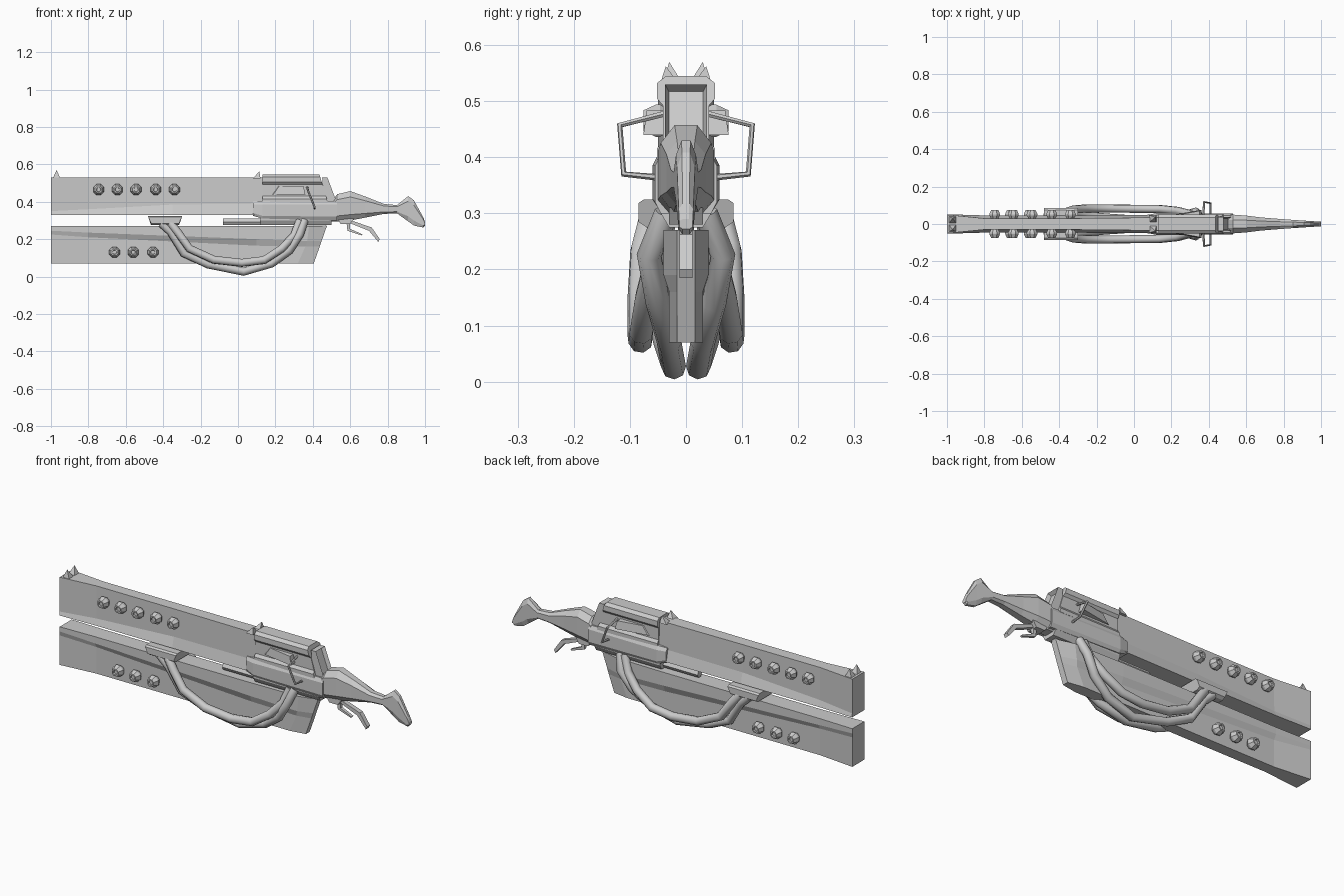
import bpy, bmesh, math
from mathutils import Vector, Matrix

if "Cube" in bpy.data.objects:
    bpy.data.objects.remove(bpy.data.objects["Cube"])


def finish(name, bm):
    bmesh.ops.recalc_face_normals(bm, faces=bm.faces)
    me = bpy.data.meshes.new(name)
    bm.to_mesh(me)
    bm.free()
    ob = bpy.data.objects.new(name, me)
    bpy.context.collection.objects.link(ob)
    return ob


def loft(name, sections):
    """Sections are (x or list of x, half outline of (y, z) from top to bottom), mirrored in y."""
    bm = bmesh.new()
    rings = []
    for x, half in sections:
        xs = x if isinstance(x, list) else [x] * len(half)
        right = [(a, y, z) for a, (y, z) in zip(xs, half)]
        left = [(a, -y, z) for a, y, z in reversed(right)]
        rings.append([bm.verts.new(p) for p in right + left])
    n = len(rings[0])
    for a, b in zip(rings, rings[1:]):
        for i in range(n):
            j = (i + 1) % n
            bm.faces.new((a[i], a[j], b[j], b[i]))
    bm.faces.new(rings[0])
    bm.faces.new(rings[-1])
    return finish(name, bm)


def prism(name, profile, y0, y1, inset=None):
    """Extrude an (x, z) outline from y0 to y1; optionally sink a panel into the +x face."""
    bm = bmesh.new()
    a = [bm.verts.new((x, y0, z)) for x, z in profile]
    b = [bm.verts.new((x, y1, z)) for x, z in profile]
    n = len(a)
    bm.faces.new(a)
    bm.faces.new(b)
    for i in range(n):
        j = (i + 1) % n
        bm.faces.new((a[i], a[j], b[j], b[i]))
    if inset:
        bmesh.ops.recalc_face_normals(bm, faces=bm.faces)
        f = max(bm.faces, key=lambda f: f.normal.x * f.calc_area())
        bmesh.ops.inset_individual(bm, faces=[f], thickness=inset)
        bmesh.ops.translate(bm, verts=f.verts, vec=f.normal * -0.02)
    return finish(name, bm)


def tube(name, pts, radius, smooth=True):
    cu = bpy.data.curves.new(name, 'CURVE')
    cu.dimensions = '3D'
    cu.bevel_depth = radius
    cu.bevel_resolution = 2 if smooth else 1
    cu.use_fill_caps = True
    sp = cu.splines.new('POLY')
    sp.points.add(len(pts) - 1)
    for p, co in zip(sp.points, pts):
        p.co = (*co, 1)
    sp.use_smooth = smooth
    ob = bpy.data.objects.new(name, cu)
    bpy.context.collection.objects.link(ob)
    return ob


def knob(name, x, z, s, y0):
    """Eight-sided stud: flares out from the barrel, then narrows to a dished tip."""
    bm = bmesh.new()
    rot = Matrix.Rotation(-s * math.pi / 2, 4, 'X')
    steps = [(0, .02), (.018, .031), (.026, .031), (.048, .02), (.048, .013), (.04, .011)]
    rings = []
    for d, r in steps:
        ring = []
        for k in range(8):
            t = (k + .5) * math.pi / 4
            p = rot @ Vector((r * math.cos(t), r * math.sin(t), d))
            ring.append(bm.verts.new(p + Vector((x, s * y0, z))))
        rings.append(ring)
    for a, b in zip(rings, rings[1:]):
        for i in range(8):
            j = (i + 1) % 8
            bm.faces.new((a[i], a[j], b[j], b[i]))
    bm.faces.new(rings[0])
    bm.faces.new(rings[-1])
    return finish(name, bm)


# Barrels, flared at the muzzle
loft("upper_barrel", [
    (-1, [(.05, .53), (.05, .35), (.052, .33)]),
    (-.8, [(.03, .53), (.032, .36), (.046, .33)]),
    (-.35, [(.03, .53), (.032, .385), (.046, .33)]),
    (.14, [(.035, .53), (.037, .39), (.05, .33)])])
loft("lower_barrel", [
    (-1, [(.05, .27), (.05, .245), (.05, .225), (.05, .07)]),
    (-.8, [(.045, .27), (.045, .235), (.031, .21), (.03, .07)]),
    (.1, [(.045, .27), (.045, .2), (.031, .165), (.03, .07)]),
    ([.38, .37, .36, .32], [(.04, .27), (.04, .19), (.03, .16), (.03, .07)]),
    ([.475, .447, .437, .405], [(.016, .27), (.016, .19), (.016, .16), (.016, .07)])])

# Receiver: recessed upper housing, wider lower body, rail beneath
house = [(.035, .545), (.052, .532), (.052, .505), (.041, .492), (.041, .43), (.052, .415), (.052, .395)]
loft("receiver_housing", [
    (.13, house),
    (.16, house),
    ([.435, .44, .448, .452, .47, .475, .48], house)])
loft("receiver_body", [
    (.08, [(.04, .40), (.05, .385), (.05, .34), (.045, .325)]),
    (.13, [(.05, .405), (.06, .385), (.06, .325), (.05, .31)]),
    (.53, [(.045, .405), (.055, .385), (.055, .32), (.045, .30)])])
loft("receiver_rail", [
    (.12, [(.045, .325), (.045, .30), (.03, .275)]),
    (.5, [(.045, .325), (.045, .30), (.03, .275)])])
tube("guide_rod", [(-.08, 0, .293), (.14, 0, .293)], .019, False)
prism("rear_plate", [(.45, .53), (.478, .53), (.527, .40), (.46, .40)], -.037, .037, .009)
prism("barrel_bridge", [(.37, .2), (.40, .2), (.5, .3), (.37, .3)], -.014, .014)

# Stock
stock = [(.50, .40, .295, .05), (.53, .44, .295, .05), (.60, .457, .30, .045), (.68, .428, .315, .035),
         (.78, .388, .335, .027), (.85, .382, .338, .022), (.91, .43, .295, .018),
         (.94, .408, .273, .016), (.99, .318, .262, .013), (1, .29, .272, .012)]
loft("stock", [(x, [(w * .45, t), (w, t - (t - b) * .2), (w, b + (t - b) * .2), (w * .5, b)])
               for x, t, b, w in stock])

# Trigger group and lever
prism("trigger_mount", [(.53, .31), (.62, .31), (.60, .28), (.55, .28)], -.03, .03)
prism("lever", [(.59, .305), (.64, .288), (.715, .262), (.758, .2), (.75, .185), (.70, .245), (.6, .285)],
      -.012, .012)
prism("trigger", [(.58, .29), (.6, .29), (.6, .255), (.665, .226), (.66, .22), (.585, .245)], -.008, .008)

# Clamp holding the hoses
loft("hose_clamp", [
    ([-.48, -.48, -.465, -.465], [(.075, .325), (.085, .318), (.085, .285), (.07, .275)]),
    ([-.3, -.3, -.315, -.315], [(.075, .325), (.085, .318), (.085, .285), (.07, .275)])])

# Sights, each a pair of pointed prongs
for s, side in ((-1, "left"), (1, "right")):
    for label, x, h, y in (("front", -.97, .57, .03), ("rear", .1, .562, .036)):
        bm = bmesh.new()
        base = [bm.verts.new((x + a * .02, s * b, .525)) for a, b in
                ((-1, y - .028), (1, y - .028), (1, y + .012), (-1, y + .012))]
        tip = bm.verts.new((x + (.014 if label == "rear" else 0), s * y, h))
        bm.faces.new(base)
        for i in range(4):
            bm.faces.new((base[i], base[(i + 1) % 4], tip))
        finish(f"{label}_sight_{side}", bm)

    # Studs along the barrels
    for i, x in enumerate((-.745, -.645, -.545, -.44, -.34)):
        knob(f"upper_stud_{side}_{i}", x, .465, s, .028)
    for i, x in enumerate((-.66, -.56, -.455)):
        knob(f"lower_stud_{side}_{i}", x, .13, s, .028)

    # Hanging hoses
    inner = [(-.41, .06, .285), (-.36, .06, .24), (-.29, .05, .125), (-.16, .035, .065), (.03, .022, .026),
             (.18, .03, .07), (.275, .05, .14), (.33, .066, .225), (.355, .035, .30)]
    outer = [(-.36, .065, .285), (-.32, .078, .235), (-.26, .083, .15), (-.13, .083, .09), (.02, .081, .073),
             (.14, .08, .088), (.235, .07, .15), (.30, .052, .22), (.33, .035, .30)]
    for label, pts in (("inner", inner), ("outer", outer)):
        tube(f"{label}_hose_{side}", [(x, s * y, z) for x, y, z in pts], .022)

    # Charging handle and its wedge on the receiver side
    tube(f"handle_{side}", [(.37, s * .04, .477), (.375, s * .118, .457), (.41, s * .111, .37),
                            (.41, s * .05, .364)], .006, False)
    bm = bmesh.new()
    lo = [bm.verts.new((x, s * y, .44)) for x, y in ((.17, .03), (.36, .03), (.36, .076), (.19, .046))]
    hi = [bm.verts.new((x, s * y, .483)) for x, y in ((.21, .03), (.35, .03), (.35, .07), (.22, .046))]
    bm.faces.new(lo)
    bm.faces.new(hi)
    for i in range(4):
        j = (i + 1) % 4
        bm.faces.new((lo[i], lo[j], hi[j], hi[i]))
    finish(f"handle_wedge_{side}", bm)
